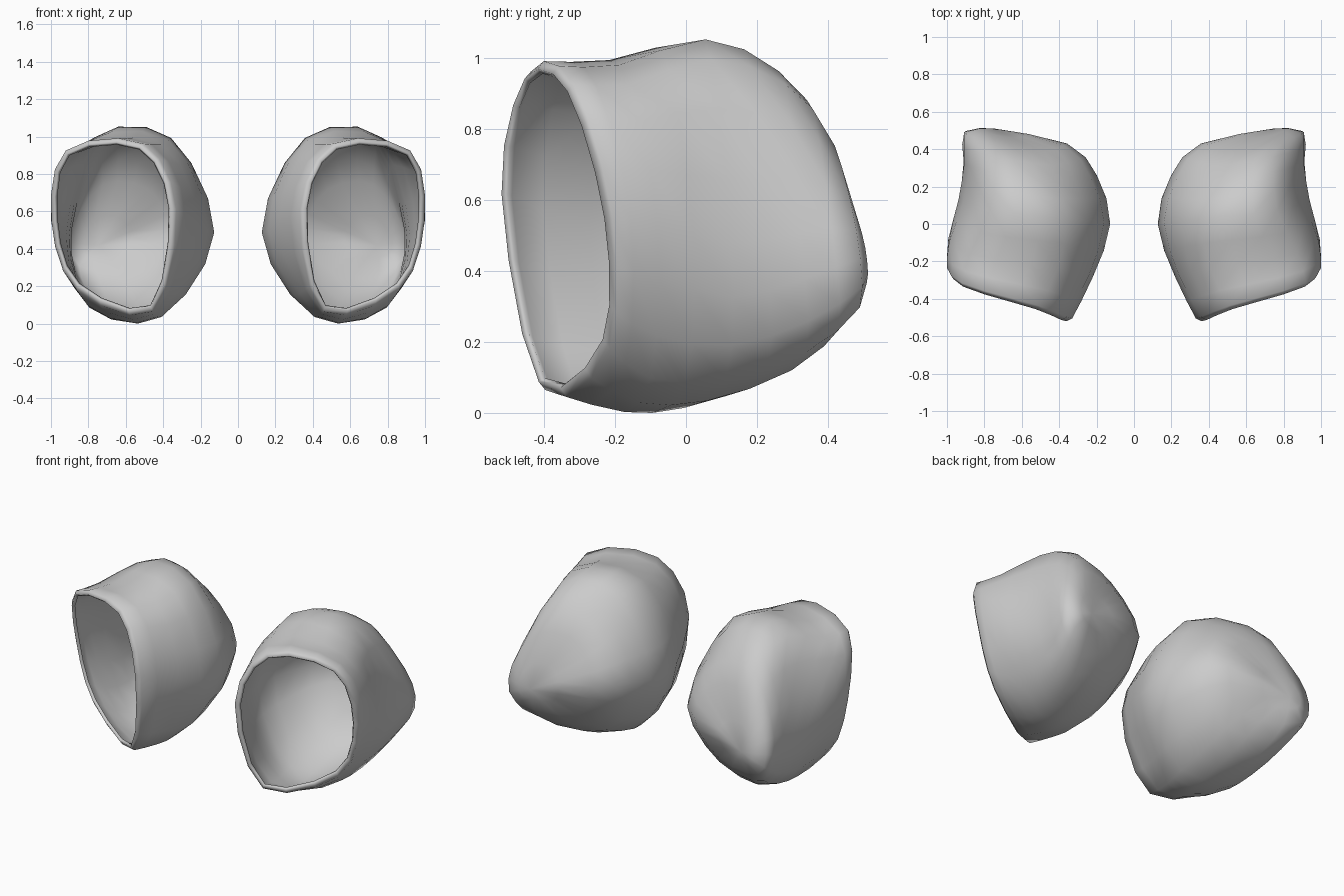
import bpy, bmesh
from mathutils import Vector

if "Cube" in bpy.data.objects:
    bpy.data.objects.remove(bpy.data.objects["Cube"])

SEGS = 18

# Cross-sections of the right cup, rim to back; six control points each:
# inner, inner top, outer top, outer, outer bottom, inner bottom
RIM = [(.365, -.52, .61), (.53, -.455, .935), (.92, -.335, .90), (.985, -.23, .54), (.865, -.235, .20), (.47, -.415, .08)]
FRONT = [(.22, -.28, .52), (.41, -.24, .95), (.88, -.16, .92), (1.0, -.08, .53), (.81, -.10, .09), (.43, -.21, .03)]
MIDDLE = [(.128, .0, .48), (.36, .03, .985), (.77, .07, .99), (.945, .13, .47), (.80, .11, .085), (.40, -.05, .04)]
REAR = [(.20, .26, .50), (.42, .23, .89), (.75, .28, .92), (.915, .32, .50), (.83, .34, .165), (.42, .20, .12)]
BACK = [(.36, .43, .50), (.48, .39, .72), (.73, .42, .745), (.90, .48, .51), (.86, .49, .29), (.50, .38, .26)]
POLE = (.75, .51, .41)


def spline(a, b, c, d, t):
    """Catmull-Rom point between b and c."""
    return 0.5 * (2 * b + (c - a) * t + (2 * a - 5 * b + 4 * c - d) * t ** 2
                  + (3 * b - a - 3 * c + d) * t ** 3)


def smooth_ring(pts):
    p = [Vector(v) for v in pts]
    n = len(p)
    out = []
    for i in range(SEGS):
        u = i * n / SEGS
        k, t = int(u), u - int(u)
        out.append(spline(*(p[(k + j) % n] for j in (-1, 0, 1, 2)), t))
    return out


def cup_sections():
    main = [smooth_ring(r) for r in (RIM, FRONT, MIDDLE, REAR, BACK)]
    centre = sum(main[0], Vector()) / SEGS
    # Rounded lip: a slightly wider ring just behind the rim
    lip = [p.lerp(q, 0.1) + (p - centre).normalized() * 0.02 for p, q in zip(main[0], main[1])]
    body = [lip] + main[1:] + [[Vector(POLE)] * SEGS]
    rings = [main[0]]
    last = len(body) - 1
    for k in range(last):
        rings.append(body[k])
        quad = [body[min(max(k + j, 0), last)] for j in (-1, 0, 1, 2)]
        rings.append([spline(*(q[i] for q in quad), 0.5) for i in range(SEGS)])
    return rings


def make_cup(name, side):
    bm = bmesh.new()
    sections = cup_sections()
    low = min(v.z for r in sections for v in r)
    wide = max(v.x for r in sections for v in r)
    rings = [[bm.verts.new((v.x * side / wide, v.y, v.z - low)) for v in r] for r in sections]
    # Walls
    for r0, r1 in zip(rings, rings[1:]):
        for i in range(SEGS):
            j = (i + 1) % SEGS
            bm.faces.new((r0[i], r0[j], r1[j], r1[i]))
    # Closed back
    pole = bm.verts.new((POLE[0] * side / wide, POLE[1], POLE[2] - low))
    for i in range(SEGS):
        bm.faces.new((rings[-1][i], rings[-1][(i + 1) % SEGS], pole))
    # Outward normals: the pole must face backwards
    bmesh.ops.recalc_face_normals(bm, faces=bm.faces)
    bm.normal_update()
    if pole.normal.y < 0:
        bmesh.ops.reverse_faces(bm, faces=bm.faces)
    for f in bm.faces:
        f.smooth = True
    me = bpy.data.meshes.new(name)
    bm.to_mesh(me)
    bm.free()
    ob = bpy.data.objects.new(name, me)
    bpy.context.collection.objects.link(ob)
    # Thin wall
    wall = ob.modifiers.new("wall", 'SOLIDIFY')
    wall.thickness = 0.02
    wall.offset = -1


make_cup("right_cup", 1)
make_cup("left_cup", -1)
